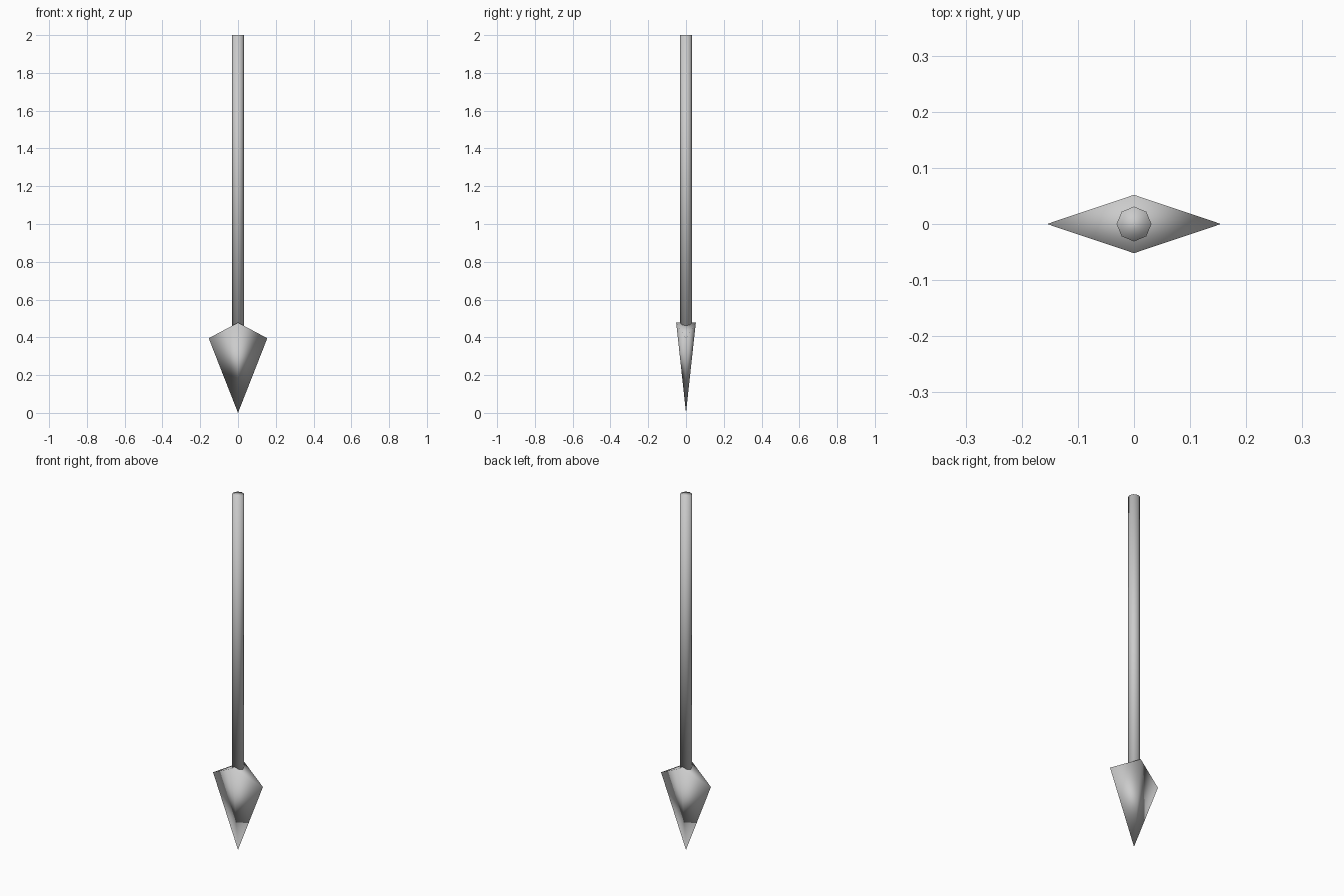
import bpy, bmesh

if "Cube" in bpy.data.objects:
    bpy.data.objects.remove(bpy.data.objects["Cube"])


def finish(name, bm):
    bmesh.ops.recalc_face_normals(bm, faces=bm.faces[:])
    for f in bm.faces:
        f.smooth = True
    mesh = bpy.data.meshes.new(name)
    bm.to_mesh(mesh)
    bm.free()
    obj = bpy.data.objects.new(name, mesh)
    bpy.context.collection.objects.link(obj)
    return obj


# Eight-sided shaft, seated just inside the head
SHAFT_BOTTOM, SHAFT_TOP, SHAFT_RADIUS = 0.44, 2.0, 0.031
bm = bmesh.new()
bmesh.ops.create_cone(bm, cap_ends=True, segments=8, radius1=SHAFT_RADIUS,
                      radius2=SHAFT_RADIUS, depth=SHAFT_TOP - SHAFT_BOTTOM)
bmesh.ops.translate(bm, verts=bm.verts[:],
                    vec=(0, 0, (SHAFT_TOP + SHAFT_BOTTOM) / 2))
finish("shaft", bm)

# Diamond-section point: low side barbs, raised front/back ridge
bm = bmesh.new()
tip = bm.verts.new((0, 0, 0))
ring = [bm.verts.new(p) for p in ((0.155, 0, 0.395), (0, 0.052, 0.478),
                                  (-0.155, 0, 0.395), (0, -0.052, 0.478))]
for i in range(4):
    bm.faces.new((tip, ring[i], ring[(i + 1) % 4]))
# Sloping shoulders meeting along the ridge under the shaft
for side in (0, 2):
    bm.faces.new((ring[side], ring[1], ring[3]))
finish("spear_head", bm)
